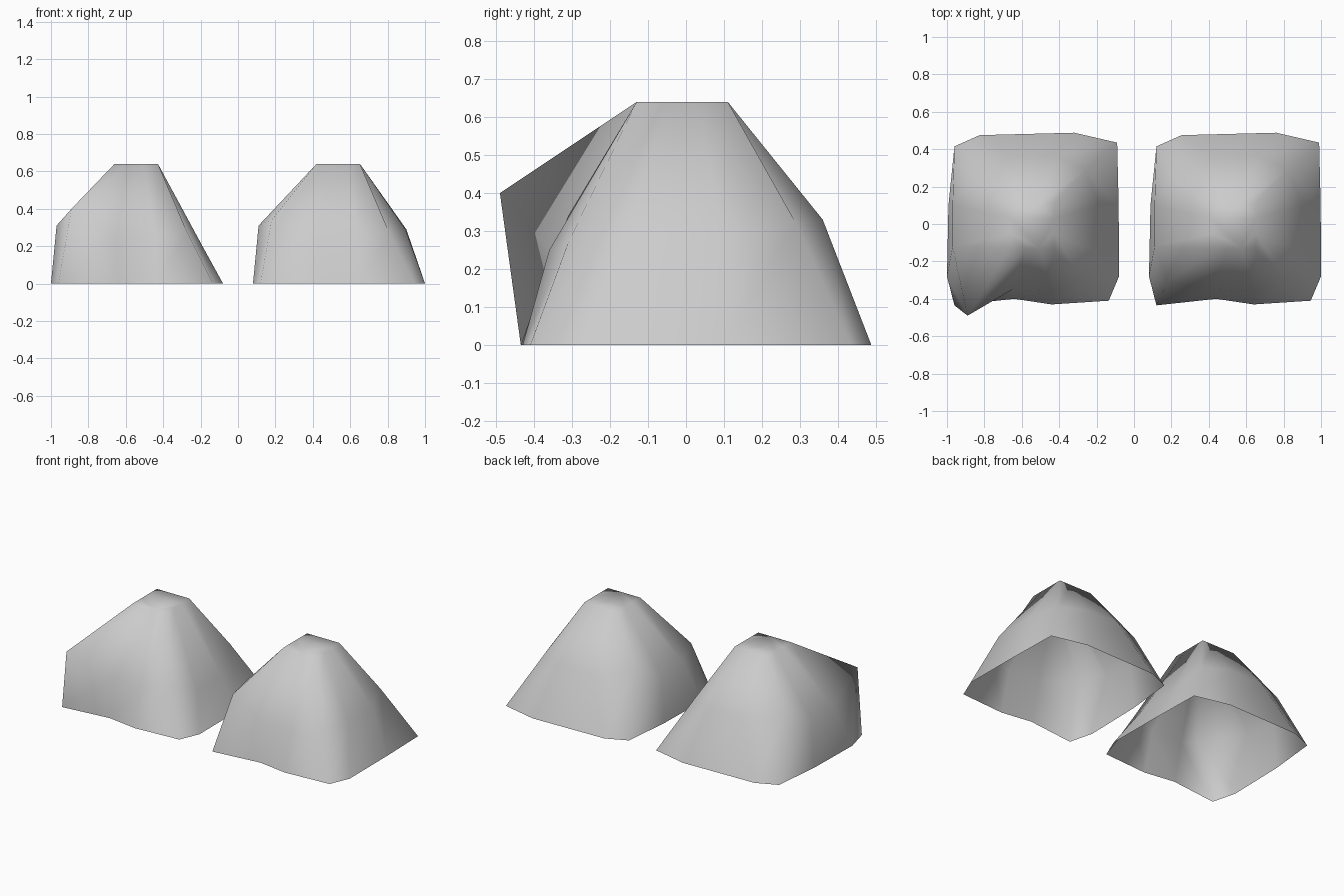
import bpy, bmesh

if "Cube" in bpy.data.objects:
    bpy.data.objects.remove(bpy.data.objects["Cube"])

# Rings run counter-clockwise from the front-left corner, three segments per side
BASE = [(-.42, -.435), (-.1, -.40), (.1, -.43), (.405, -.41),
        (.46, -.28), (.458, .1), (.45, .435), (.22, .488),
        (-.285, .475), (-.42, .415), (-.452, .1), (-.46, -.28)]
MID = [(-.36, -.31, .34), (-.11, -.35, .24), (.1, -.36, .25), (.27, -.31, .27),
       (.355, -.15, .29), (.36, .1, .29), (.28, .29, .32), (.12, .36, .33),
       (-.12, .36, .33), (-.34, .24, .37), (-.43, .1, .31), (-.43, -.12, .31)]
TOP_Z = .64


def square_ring(x0, x1, y0, y1, z):
    corners = [(x0, y0), (x1, y0), (x1, y1), (x0, y1)]
    ring = []
    for i in range(4):
        (ax, ay), (bx, by) = corners[i], corners[(i + 1) % 4]
        ring += [(ax + (bx - ax) * k / 3, ay + (by - ay) * k / 3, z) for k in range(3)]
    return ring


def mound(name, cx, changes):
    mid = [changes.get(i, p) for i, p in enumerate(MID)]
    rings = [[(x, y, 0) for x, y in BASE], mid,
             square_ring(-.12, .112, -.13, .11, TOP_Z)]
    bm = bmesh.new()
    rows = [[bm.verts.new((x + cx, y, z)) for x, y, z in r] for r in rings]
    n = len(BASE)
    for low, high in zip(rows, rows[1:]):
        for i in range(n):
            j = (i + 1) % n
            bm.faces.new((low[i], low[j], high[j], high[i]))
    bm.faces.new(rows[-1])          # flat summit, underside stays open
    for f in bm.faces:
        f.smooth = True
    mesh = bpy.data.meshes.new(name)
    bm.to_mesh(mesh)
    bm.free()
    obj = bpy.data.objects.new(name, mesh)
    bpy.context.collection.objects.link(obj)
    return obj


# Left mound has a raised front corner and a lower right flank
mound("left_mound", -.54, {0: (-.35, -.49, .40),
                           4: (.35, -.15, .20), 5: (.35, .1, .20)})
mound("right_mound", .54, {})
